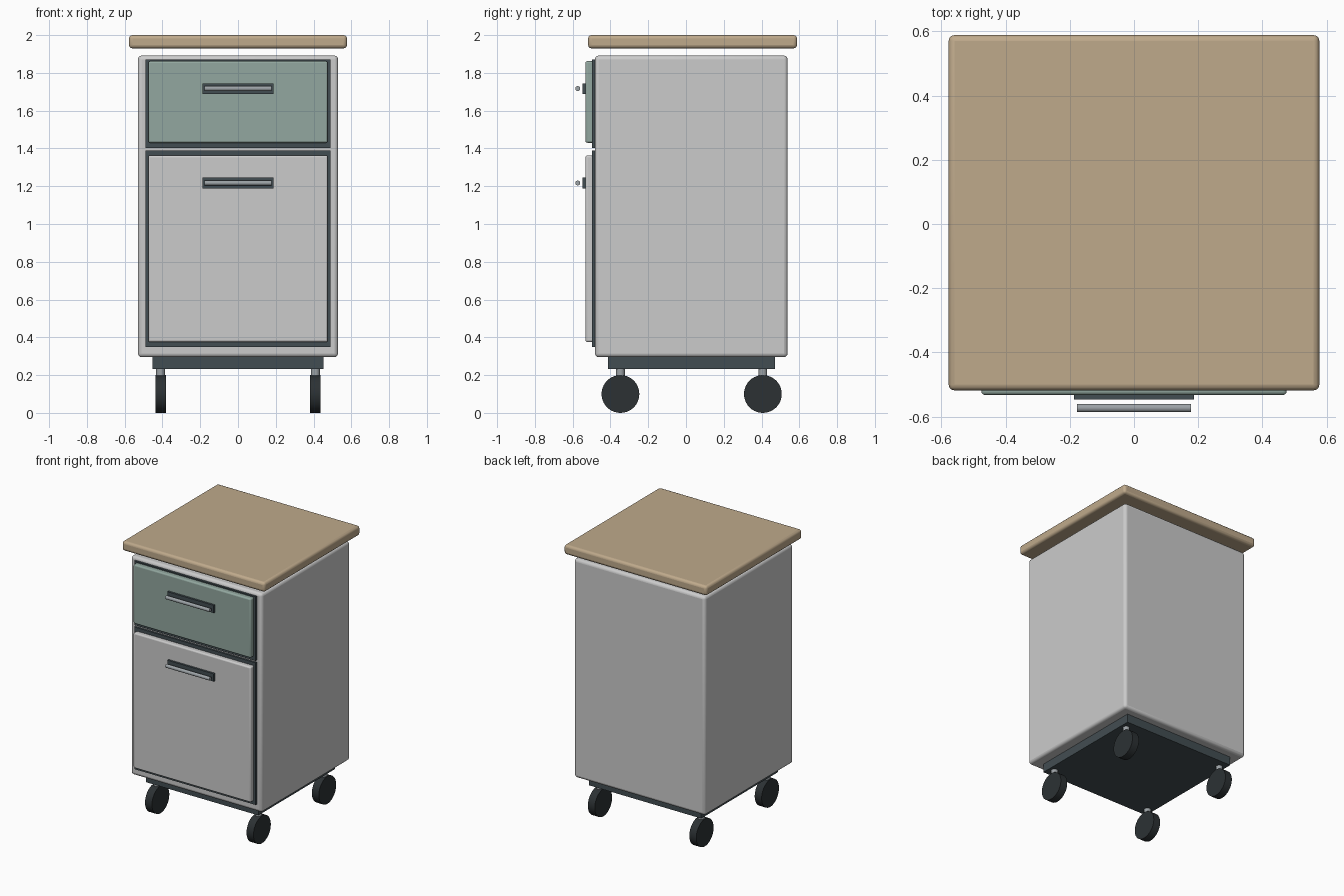
import bpy, math

if "Cube" in bpy.data.objects:
    bpy.data.objects.remove(bpy.data.objects["Cube"])


def material(name, rgb):
    m = bpy.data.materials.new(name)
    m.diffuse_color = (*rgb, 1)
    m.use_nodes = True
    m.node_tree.nodes["Principled BSDF"].inputs["Base Color"].default_value = m.diffuse_color
    return m


WOOD = material("wood", (0.52, 0.40, 0.26))
SHELL = material("pale_shell", (0.62, 0.64, 0.61))
GREEN = material("sage_green", (0.29, 0.39, 0.35))
DARK = material("dark_trim", (0.055, 0.075, 0.085))
RUBBER = material("rubber", (0.025, 0.031, 0.034))
METAL = material("metal", (0.33, 0.36, 0.38))


def finish(ob, name, mat, bevel, segments=3):
    ob.name = name
    ob.data.materials.append(mat)
    if bevel:
        mod = ob.modifiers.new("soft_edges", 'BEVEL')
        mod.width = bevel
        mod.segments = segments
        mod.limit_method = 'ANGLE'
        mod.angle_limit = math.radians(40)
    bpy.ops.object.shade_smooth_by_angle(angle=math.radians(35))
    return ob


def box(name, x, y, z, mat, bevel=0.0):
    """Box from (min, max) ranges on each axis."""
    bpy.ops.mesh.primitive_cube_add(size=1, location=[sum(r) / 2 for r in (x, y, z)])
    ob = bpy.context.object
    ob.scale = [r[1] - r[0] for r in (x, y, z)]
    bpy.ops.object.transform_apply(location=False, rotation=False, scale=True)
    return finish(ob, name, mat, bevel)


def rod(name, centre, radius, length, mat, axis='Z', sides=32):
    rot = {'X': (0, math.pi / 2, 0), 'Z': (0, 0, 0)}[axis]
    bpy.ops.mesh.primitive_cylinder_add(vertices=sides, radius=radius, depth=length,
                                        location=centre, rotation=rot)
    return finish(bpy.context.object, name, mat, 0)


# Main cabinet, worktop and plinth
box("worktop", (-0.577, 0.577), (-0.518, 0.588), (1.93, 2.0), WOOD, 0.018)
box("cabinet_body", (-0.53, 0.53), (-0.482, 0.538), (0.295, 1.892), SHELL, 0.02)
box("plinth", (-0.453, 0.453), (-0.413, 0.472), (0.232, 0.31), DARK)

# Drawers: dark surround, front panel, handle plate and bar
drawers = [("upper", (1.402, 1.87), (1.43, 1.862), 1.717, GREEN),
           ("lower", (0.35, 1.388), (0.375, 1.363), 1.217, SHELL)]
for name, surround, panel, handle_z, mat in drawers:
    box(name + "_drawer_surround", (-0.49, 0.49), (-0.497, -0.475), surround, DARK)
    box(name + "_drawer_front", (-0.475, 0.475), (-0.532, -0.487), panel, mat, 0.01)
    box(name + "_handle_plate", (-0.187, 0.187), (-0.547, -0.525),
        (handle_z - 0.028, handle_z + 0.028), DARK)
    rod(name + "_handle_bar", (0, -0.573, handle_z), 0.013, 0.356, METAL, 'X', 24)

# Four casters
for side, x in (("left", -0.41), ("right", 0.41)):
    for end, y in (("front", -0.347), ("back", 0.407)):
        rod(f"{end}_{side}_caster_stem", (x, y, 0.205), 0.023, 0.07, METAL, 'Z', 24)
        rod(f"{end}_{side}_caster_wheel", (x, y, 0.1), 0.1, 0.056, RUBBER, 'X', 40)
